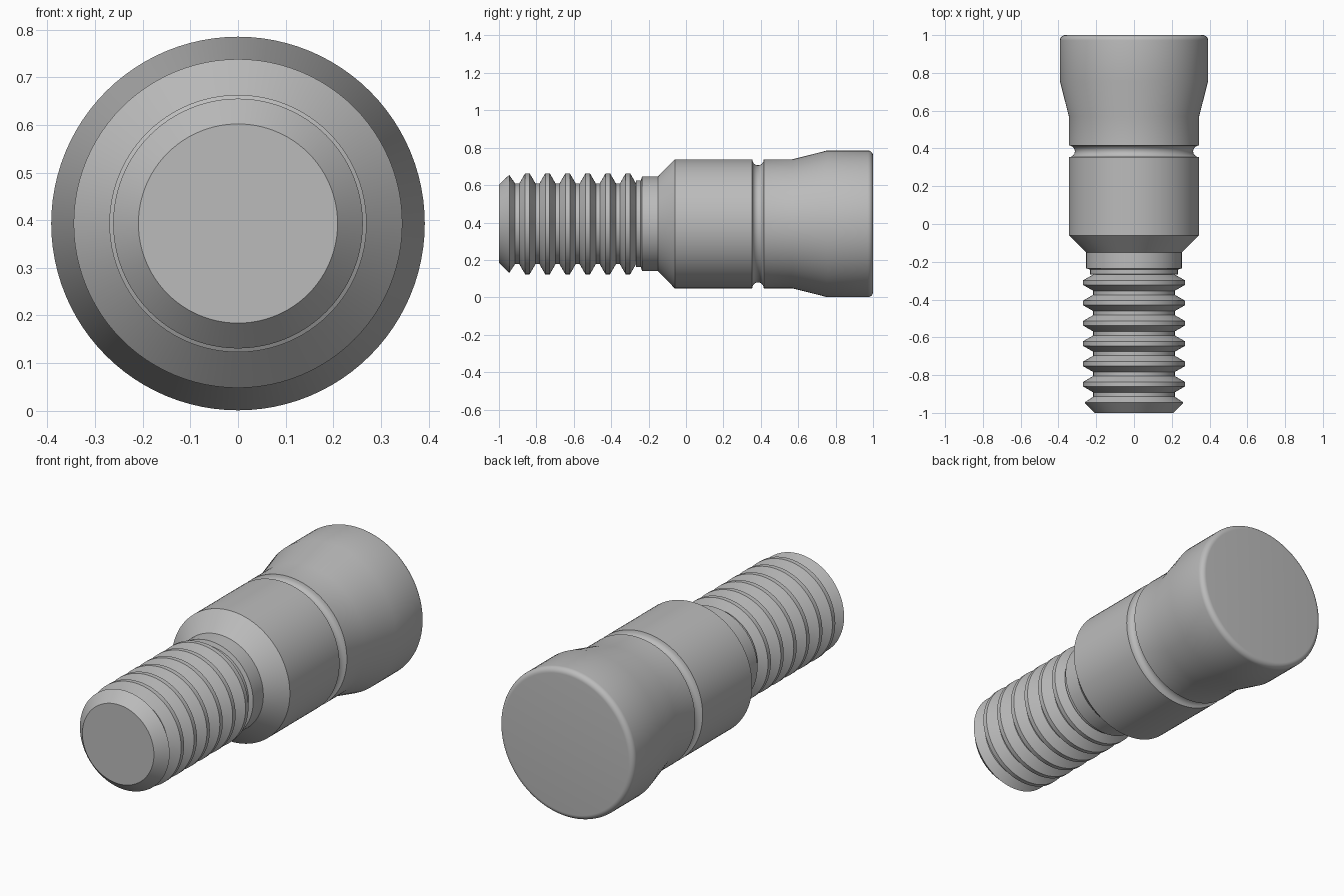
import bpy
import bmesh
from math import sin, cos, pi, radians

SEGMENTS = 96
AXIS_Z = 0.393

cube = bpy.data.objects.get("Cube")
if cube:
    bpy.data.objects.remove(cube, do_unlink=True)

steel = bpy.data.materials.new("grey_steel")
steel.use_nodes = True
steel.diffuse_color = (0.5, 0.5, 0.5, 1)
steel.node_tree.nodes["Principled BSDF"].inputs["Base Color"].default_value = (0.5, 0.5, 0.5, 1)


def arc(y, r, ry, rr, start, end, steps=8):
    """Points (y, radius) on an elliptical arc, angles in degrees."""
    angles = [radians(start + (end - start) * i / steps) for i in range(steps + 1)]
    return [(y + ry * cos(a), r + rr * sin(a)) for a in angles]


def lathe(name, profile):
    """Turn a (y, radius) profile about the lengthwise axis and cap both ends."""
    bm = bmesh.new()
    rings = []
    for y, r in profile:
        rings.append([bm.verts.new((r * cos(2 * pi * i / SEGMENTS), y,
                                    AXIS_Z + r * sin(2 * pi * i / SEGMENTS)))
                      for i in range(SEGMENTS)])
    for a, b in zip(rings, rings[1:]):
        for i in range(SEGMENTS):
            j = (i + 1) % SEGMENTS
            bm.faces.new((a[i], a[j], b[j], b[i]))
    bm.faces.new(rings[0])
    bm.faces.new(rings[-1])
    bmesh.ops.recalc_face_normals(bm, faces=bm.faces)
    mesh = bpy.data.meshes.new(name)
    bm.to_mesh(mesh)
    bm.free()
    mesh.materials.append(steel)
    obj = bpy.data.objects.new(name, mesh)
    bpy.context.collection.objects.link(obj)
    bpy.ops.object.select_all(action='DESELECT')
    obj.select_set(True)
    bpy.context.view_layer.objects.active = obj
    bpy.ops.object.shade_smooth_by_angle(angle=radians(24))
    return obj


# Chamfered tip
ROOT, CREST, PITCH = 0.216, 0.27, 0.1075
profile = [(-1, 0.209), (-0.945, 0.262), (-0.914, ROOT)]

# Six thread ridges
for i in range(6):
    y = -0.848 + i * PITCH
    profile += [(y - 0.043, ROOT), (y - 0.012, CREST), (y + 0.012, CREST), (y + 0.043, ROOT)]

# Thread run-out, neck and shoulder cone
profile += [(-0.266, 0.232), (-0.242, 0.232), (-0.235, 0.253), (-0.15, 0.253), (-0.06, 0.345)]

# Body with a rounded groove
profile += arc(0.385, 0.345, 0.031, 0.032, 180, 360)

# Flared head with a rounded rim
profile += [(0.57, 0.345), (0.755, 0.392)]
profile += arc(0.972, 0.364, 0.028, 0.028, 90, 0)

lathe("threaded_plug", profile)
